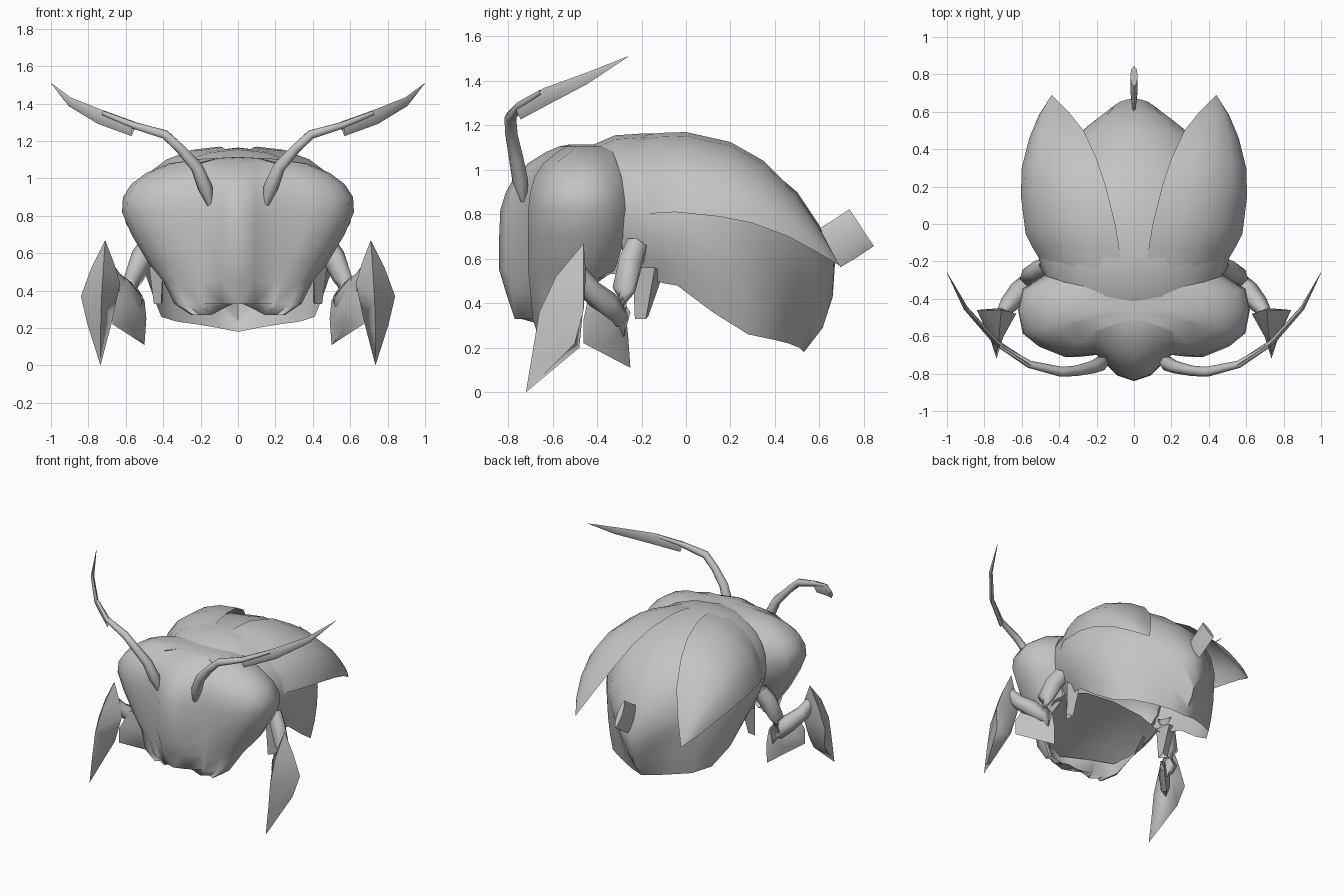
import bpy, bmesh, math
from mathutils import Vector as V

grey = bpy.data.materials.new("shell_grey")
grey.diffuse_color = (0.55, 0.55, 0.55, 1)


def loft(name, rings, closed=False, mirror=True, angle=50):
    """Skin a list of equal-length point rings, mirrored across x = 0."""
    bm = bmesh.new()
    for s in ((1, -1) if mirror else (1,)):
        vs = [[bm.verts.new((p[0] * s, p[1], p[2])) for p in r] for r in rings]
        n = len(rings[0])
        for a, b in zip(vs, vs[1:]):
            for i in range(n if closed else n - 1):
                j = (i + 1) % n
                bm.faces.new((a[i], a[j], b[j], b[i]))
    bmesh.ops.remove_doubles(bm, verts=bm.verts, dist=0.0005)
    bmesh.ops.dissolve_degenerate(bm, edges=bm.edges, dist=0.0005)
    bmesh.ops.recalc_face_normals(bm, faces=bm.faces)
    me = bpy.data.meshes.new(name)
    bm.to_mesh(me)
    bm.free()
    me.materials.append(grey)
    ob = bpy.data.objects.new(name, me)
    bpy.context.collection.objects.link(ob)
    bpy.ops.object.select_all(action='DESELECT')
    ob.select_set(True)
    bpy.context.view_layer.objects.active = ob
    bpy.ops.object.shade_smooth_by_angle(angle=math.radians(angle))
    return ob


def tube(name, path, sides=6):
    """Sweep an elliptical section; path items are x, y, z, side radius, upright radius."""
    pts = [V(p[:3]) for p in path]
    rings = []
    for i, p in enumerate(path):
        d = (pts[min(i + 1, len(pts) - 1)] - pts[max(i - 1, 0)]).normalized()
        side = d.cross(V((0, 0, 1))).normalized()
        up = side.cross(d)
        rings.append([pts[i] + side * p[3] * math.cos(t) + up * p[4] * math.sin(t)
                      for t in (math.tau * k / sides for k in range(sides))])
    return loft(name, rings, closed=True, angle=75)


# head: outlines stacked by height (z, nose y, eye front y, half width, eye side y, back y)
head = []
for z, yf, ye, w, yc, yb in [
        (.27, -.70, -.67, .25, -.63, -.60), (.33, -.77, -.69, .34, -.59, -.54),
        (.45, -.81, -.70, .40, -.51, -.42), (.55, -.84, -.71, .48, -.47, -.32),
        (.70, -.84, -.71, .57, -.46, -.27), (.82, -.835, -.71, .62, -.46, -.27),
        (.90, -.81, -.70, .615, -.46, -.28), (.97, -.77, -.68, .57, -.46, -.29),
        (1.03, -.71, -.64, .49, -.46, -.31), (1.08, -.63, -.58, .37, -.46, -.33),
        (1.105, -.57, -.54, .2, -.46, -.36), (1.115, -.52, -.51, 0, -.46, -.40)]:
    k = min(1, w / .35)
    notch = .07 if z < .3 else 0
    side = (.96 * w, yc * .4 + yb * .6, z)
    # the jaw is open behind, the eye region wraps round to the neck
    back = side if z < .5 else (.76 * w, yb, z)
    head.append([(0, yf, z + notch), (.09 * k, yf + .03 * k, z + notch * .6),
                 (.2 * k, ye + .01, z), (.6 * w, ye, z), (.82 * w, ye + .055 * k, z),
                 (.96 * w, (ye + yc) / 2, z), (w, yc, z), side, back])
loft("head", head, angle=70)

# throat: underside closing the head between jaw and chest
loft("throat", [[(0, -.79, .44), (.2, -.69, .44), (.34, -.62, .43)],
                [(0, -.58, .50), (.22, -.56, .49), (.39, -.50, .46)],
                [(0, -.40, .56), (.24, -.38, .56), (.42, -.35, .53)],
                [(0, -.22, .62), (.24, -.22, .60), (.40, -.22, .54)]])

# body: open-bottomed shell (ridge y, z), (widest x, y, z), (rim x, y, z)
body = []
for c, m, e in [
        ((-.42, 1.112), (.465, -.30, .80), (.38, -.28, .56)),
        ((-.32, 1.155), (.50, -.22, .80), (.40, -.20, .52)),
        ((-.20, 1.163), (.525, -.12, .79), (.43, -.10, .49)),
        ((-.05, 1.165), (.54, -.02, .78), (.45, -.04, .48)),
        ((.15, 1.12), (.525, .15, .72), (.45, .12, .36)),
        ((.32, 1.05), (.47, .28, .66), (.41, .28, .26)),
        ((.50, .90), (.37, .41, .58), (.33, .40, .235)),
        ((.60, .75), (.25, .50, .52), (.22, .46, .22)),
        ((.67, .58), (.13, .58, .44), (.10, .51, .20)),
        ((.66, .43), (0, .615, .29), (0, .53, .18))]:
    row = []
    for i in range(6):
        a = i / 5 * math.pi / 2
        row.append((m[0] * math.sin(a), m[1] + (c[0] - m[1]) * math.cos(a),
                    m[2] + (c[1] - m[2]) * math.cos(a)))
    for u in (1 / 3, 2 / 3, 1):
        row.append((m[0] + (e[0] - m[0]) * u * u, m[1] + (e[1] - m[1]) * u,
                    m[2] + (e[2] - m[2]) * u))
    body.append(row)
loft("body", body)

# wing cases: arched strips from inner edge to outer edge, tucked under the neck
wing = []
for a, b in [((.06, -.25, 1.145), (.485, -.22, .80)), ((.08, -.12, 1.166), (.54, -.13, .805)),
             ((.10, 0, 1.17), (.58, -.05, .81)),
             ((.15, .20, 1.125), (.605, .15, .79)), ((.20, .35, 1.04), (.60, .30, .76)),
             ((.27, .50, .89), (.56, .46, .70)), ((.35, .60, .74), (.51, .58, .635)),
             ((.44, .69, .57), (.44, .69, .57))]:
    row = []
    for i in range(6):
        t = i / 5 * math.pi / 2
        row.append((a[0] + (b[0] - a[0]) * math.sin(t), b[1] + (a[1] - b[1]) * math.cos(t),
                    b[2] + (a[2] - b[2]) * math.cos(t)))
    wing.append(row)
loft("wing_cases", wing)

# antennae: round stem, then a flat blade
tube("antenna_stems", [(.15, -.73, .86, .015, .015), (.175, -.745, .95, .04, .04),
                       (.22, -.765, 1.06, .034, .034), (.31, -.785, 1.16, .028, .028),
                       (.39, -.79, 1.235, .027, .027), (.56, -.75, 1.285, .02, .02),
                       (.72, -.65, 1.35, .012, .012)])
tube("antenna_blades", [(.56, -.75, 1.265, .015, .04), (.74, -.63, 1.33, .015, .04),
                        (.90, -.45, 1.41, .012, .025), (1.0, -.26, 1.51, .001, .001)], 4)

# legs: hip, foreleg blade, raised link and pointed foot blade
tube("hips", [(.46, -.22, .66, .05, .06), (.51, -.25, .58, .055, .065),
              (.56, -.28, .46, .05, .055), (.55, -.29, .36, .04, .05),
              (.53, -.28, .25, .002, .002)])
tip = (.50, -.25, .11)
loft("lower_leg_spurs", [[(.60, -.43, .47)] * 4,
                         [(.67, -.46, .33), (.58, -.43, .35), (.50, -.27, .35), (.60, -.33, .38)],
                         [(.67, -.46, .22), (.57, -.39, .2), (.49, -.26, .25), (.60, -.33, .22)],
                         [tip] * 4], closed=True)
tube("leg_links", [(.52, -.28, .30, .002, .002), (.55, -.30, .33, .05, .05),
                   (.61, -.36, .40, .06, .06), (.67, -.43, .46, .05, .05),
                   (.71, -.48, .54, .03, .04)])
loft("foot_blades", [[(.71, -.46, .67)] * 4,
                     [(.785, -.46, .52), (.72, -.585, .52), (.66, -.47, .54), (.72, -.45, .53)],
                     [(.84, -.46, .37), (.73, -.66, .36), (.63, -.48, .44), (.72, -.46, .40)],
                     [(.805, -.50, .22), (.735, -.69, .18), (.67, -.51, .25), (.73, -.48, .20)],
                     [(.735, -.72, 0)] * 4], closed=True, angle=85)
loft("belly_spikes", [[(.48, -.14, .56), (.40, -.10, .54), (.40, -.24, .56)],
                      [(.45, -.18, .33), (.40, -.17, .34), (.41, -.23, .33)]], closed=True)

# tail: flattened tube leaning backwards, closed at its end
tail = []
for y, z, w, r in [(.64, .645, .012, 1), (.715, .69, .02, 1), (.79, .74, .02, 1), (.79, .74, 0, 1)]:
    tail.append([(w * math.sin(t), y + .055 * r * math.cos(t), z - .083 * r * math.cos(t))
                 for t in (math.tau * k / 8 for k in range(8))])
loft("tail", tail, closed=True, mirror=False, angle=75)
